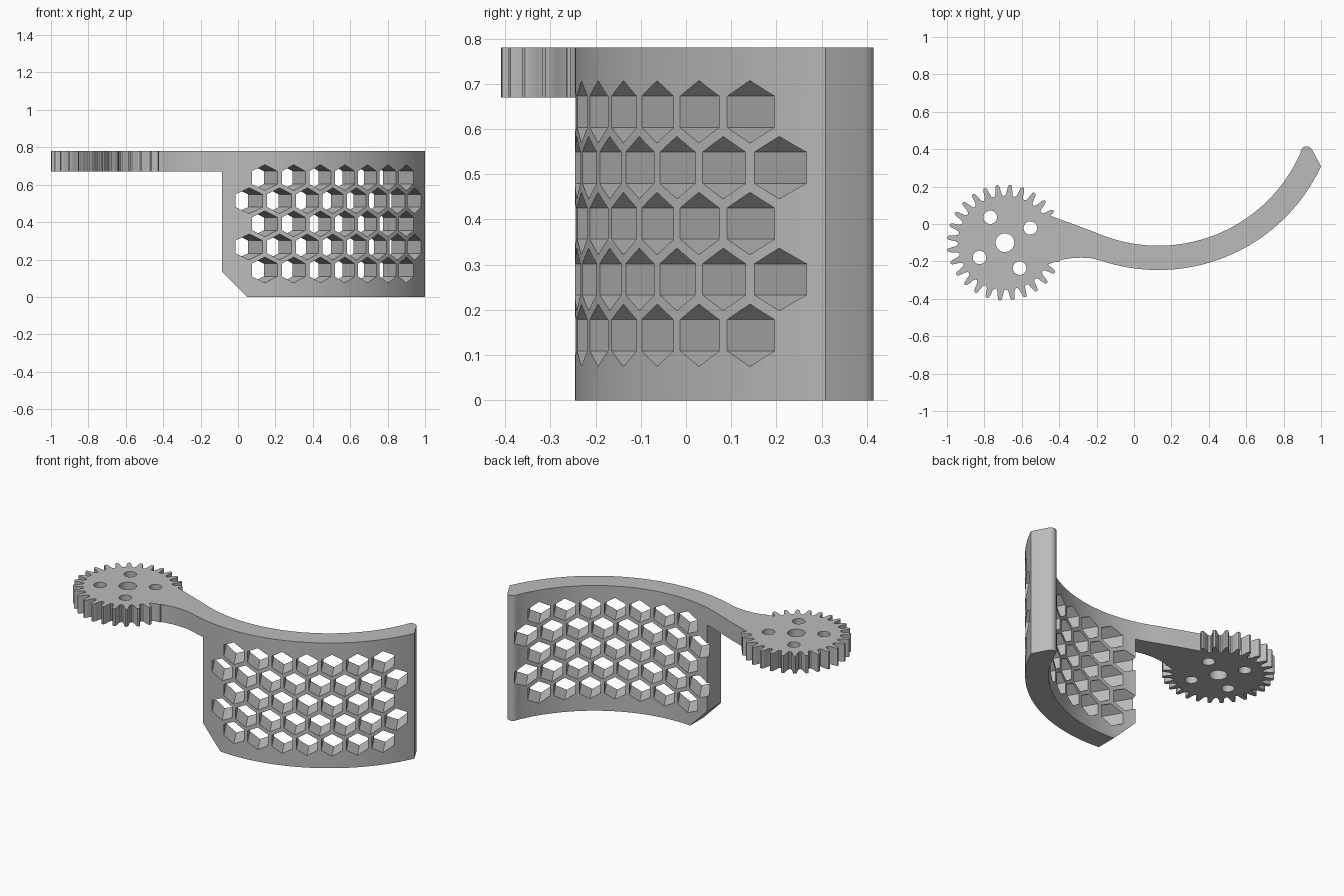
import bpy, bmesh, math
from mathutils import Vector

if "Cube" in bpy.data.objects:
    bpy.data.objects.remove(bpy.data.objects["Cube"])

TOP, ARM_Z = 0.78, 0.67            # overall height, underside of arm and gear
ARC = (0.13, 0.714)                # centre of the curved plate
R_OUT, R_IN = 0.96, 0.83
GEAR = (-0.69, -0.10)

grey = bpy.data.materials.new("grey plastic")
grey.diffuse_color = (0.5, 0.5, 0.5, 1)
grey.use_nodes = True
grey.node_tree.nodes["Principled BSDF"].inputs["Base Color"].default_value = grey.diffuse_color


def prisms(name, outlines, offset):
    """Solid object made by sweeping each closed 3D outline along offset."""
    bm = bmesh.new()
    for pts in outlines:
        face = bm.faces.new([bm.verts.new(p) for p in pts])
        ext = bmesh.ops.extrude_face_region(bm, geom=[face], use_keep_orig=True)
        new = [g for g in ext["geom"] if isinstance(g, bmesh.types.BMVert)]
        bmesh.ops.translate(bm, verts=new, vec=Vector(offset))
    bmesh.ops.recalc_face_normals(bm, faces=bm.faces)
    mesh = bpy.data.meshes.new(name)
    bm.to_mesh(mesh)
    bm.free()
    mesh.materials.append(grey)
    obj = bpy.data.objects.new(name, mesh)
    bpy.context.collection.objects.link(obj)
    return obj


def combine(target, other, operation):
    """Apply a boolean and remove the helper."""
    mod = target.modifiers.new("cut", 'BOOLEAN')
    mod.object, mod.operation, mod.solver = other, operation, 'EXACT'
    bpy.context.view_layer.objects.active = target
    bpy.ops.object.modifier_apply(modifier=mod.name)
    bpy.data.objects.remove(other)


def circle(cx, cy, r, z, n=40):
    return [(cx + r * math.cos(2 * math.pi * i / n),
             cy + r * math.sin(2 * math.pi * i / n), z) for i in range(n)]


def arc(r, x0, x1, n=56):
    """Points on the lower arc of the plate between two x positions."""
    a0, a1 = (math.asin((x - ARC[0]) / r) for x in (x0, x1))
    angles = [a0 + (a1 - a0) * i / n for i in range(n + 1)]
    return [(ARC[0] + r * math.sin(a), ARC[1] - r * math.cos(a)) for a in angles]


# Curved plate with its arm: one outline seen from above
outline = [(-0.52, -0.235), (-0.43, -0.205), (-0.38, -0.19), (-0.33, -0.182), (-0.28, -0.18), (-0.23, -0.183)]
outline += arc(R_OUT, -0.18, 1.0)
outline += [(0.953, 0.396), (0.943, 0.409), (0.93, 0.415), (0.915, 0.415), (0.903, 0.409), (0.895, 0.398)]
outline += arc(R_IN, 0.889, -0.2)
outline += [(-0.3, -0.01), (-0.41, 0.03), (-0.52, 0.07)]
bracket = prisms("gear_arm_and_curved_plate", [[(x, y, 0) for x, y in outline]], (0, 0, TOP))

# Clear the space under the arm and chamfer the lower plate corner
side = [(-1.2, -0.1), (0.15, -0.1), (-0.085, 0.135), (-0.085, ARM_Z), (-1.2, ARM_Z)]
combine(bracket, prisms("corner_cutter", [[(x, -1, z) for x, z in side]], (0, 2, 0)), 'DIFFERENCE')

# Gear with rounded teeth
TEETH = 28
tooth = [(-0.5, 0.250), (-0.36, 0.254), (-0.27, 0.265), (-0.21, 0.285), (-0.15, 0.303),
         (-0.07, 0.31), (0.07, 0.31), (0.15, 0.303), (0.21, 0.285), (0.27, 0.265), (0.36, 0.254)]
rim = []
for i in range(TEETH):
    for t, r in tooth:
        a = math.pi / 2 - 0.09 + (i + t) * 2 * math.pi / TEETH
        rim.append((GEAR[0] + r * math.cos(a), GEAR[1] + r * math.sin(a), ARM_Z))
combine(bracket, prisms("gear", [rim], (0, 0, TOP - ARM_Z)), 'UNION')

# Centre bore and four bolt holes
bores = [circle(*GEAR, 0.05, 0.5)]
for k in range(4):
    a = math.radians(30 + 90 * k)
    bores.append(circle(GEAR[0] + 0.157 * math.cos(a), GEAR[1] + 0.157 * math.sin(a), 0.036, 0.5))
combine(bracket, prisms("bore_cutter", bores, (0, 0, 0.5)), 'DIFFERENCE')

# Honeycomb of parallel hexagonal holes, bored 30 degrees off the front
PITCH, HEX_R = 0.1415, 0.069
across = Vector((math.cos(math.radians(30)), math.sin(math.radians(30)), 0))
along = Vector((-across.y, across.x, 0))
hexes = []
for row in range(-2, 3):
    count = 8 if row % 2 else 7
    for col in range(count):
        u = 0.426 + (col - (count - 1) / 2) * PITCH
        z = 0.391 + row * 0.1235
        ring = []
        for k in range(6):
            a = math.radians(30 + 60 * k)
            p = across * (u + HEX_R * math.cos(a)) - along * 1.5
            ring.append((p.x, p.y, z + HEX_R * math.sin(a)))
        hexes.append(ring)
combine(bracket, prisms("honeycomb_cutter", hexes, along * 3), 'DIFFERENCE')

# Smooth curves, sharp edges
bpy.ops.object.select_all(action='DESELECT')
bracket.select_set(True)
bpy.context.view_layer.objects.active = bracket
bpy.ops.object.shade_smooth_by_angle(angle=math.radians(28))
